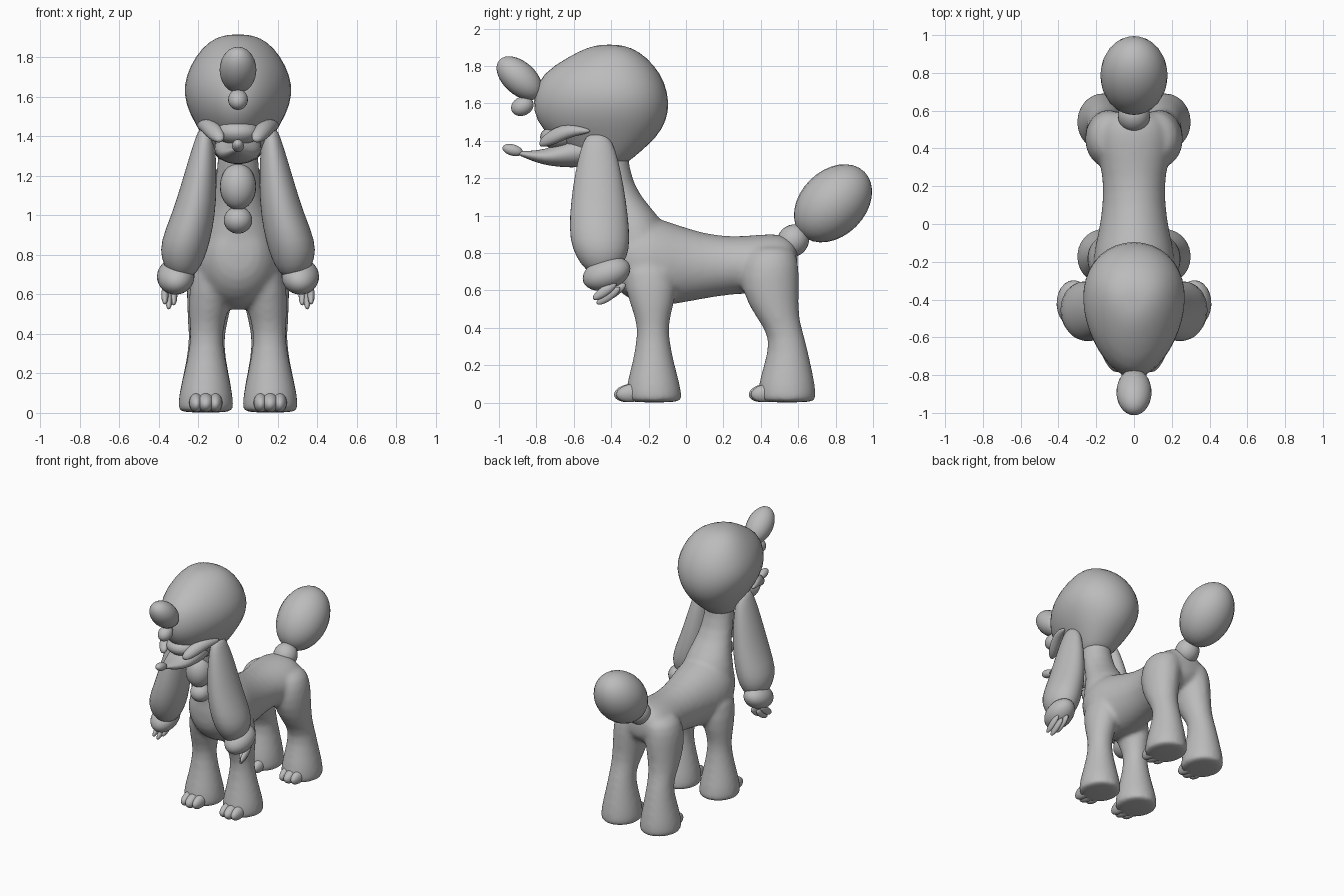
import bpy, bmesh, math
from mathutils import Matrix, Vector

grey = bpy.data.materials.new("grey_coat")
grey.diffuse_color = (0.5, 0.5, 0.5, 1)


def finish(name, bm, subsurf=0, mirror=False):
    bmesh.ops.recalc_face_normals(bm, faces=bm.faces)
    for f in bm.faces:
        f.smooth = True
    me = bpy.data.meshes.new(name)
    bm.to_mesh(me)
    bm.free()
    me.materials.append(grey)
    ob = bpy.data.objects.new(name, me)
    bpy.context.collection.objects.link(ob)
    if mirror:
        ob.modifiers.new("mirror", 'MIRROR').use_mirror_merge = False
    if subsurf:
        m = ob.modifiers.new("round", 'SUBSURF')
        m.levels = m.render_levels = subsurf
    return ob


def loft(bm, axis, rings, taper=0.0, side=1, n=20):
    """Rings are (position on axis, low, high, x radius, x centre)."""
    loops = []
    for r in rings:
        p, lo, hi, rx = r[:4]
        xc = r[4] if len(r) > 4 else 0
        loop = []
        for i in range(n):
            a = 2 * math.pi * i / n
            s = math.sin(a)
            x = side * (xc + rx * math.cos(a) * (1 + taper * s))
            q = (lo + hi) / 2 + (hi - lo) / 2 * s
            loop.append(bm.verts.new((x, q, p) if axis == 'Z' else (x, p, q)))
        loops.append(loop)
    for a, b in zip(loops, loops[1:]):
        for i in range(n):
            bm.faces.new((a[i], a[(i + 1) % n], b[(i + 1) % n], b[i]))
    bm.faces.new(loops[0])
    bm.faces.new(loops[-1])


def ball(bm, centre, radii, tilt=0, turn=0):
    """Ellipsoid; tilt turns it about x, turn about y (degrees)."""
    mat = (Matrix.Translation(centre) @ Matrix.Rotation(math.radians(turn), 4, 'Y')
           @ Matrix.Rotation(math.radians(tilt), 4, 'X') @ Matrix.Diagonal((*radii, 1)))
    bmesh.ops.create_uvsphere(bm, u_segments=24, v_segments=16, radius=1, matrix=mat)


def ball_part(name, *args, mirror=False):
    bm = bmesh.new()
    ball(bm, *args)
    return finish(name, bm, mirror=mirror)


def loft_part(name, axis, rings, taper=0.0, mirror=False):
    bm = bmesh.new()
    loft(bm, axis, rings, taper)
    return finish(name, bm, 1, mirror)


# torso, neck and four legs, blended into one skin
bm = bmesh.new()
loft(bm, 'Y', [(-.43, .72, .9, .08), (-.39, .62, .98, .15), (-.3, .54, 1.0, .21),
               (-.18, .51, 1.0, .225), (-.05, .525, .955, .19), (.1, .555, .905, .167),
               (.25, .58, .888, .165), (.38, .58, .9, .2), (.5, .6, .907, .2),
               (.57, .65, .88, .15), (.6, .7, .82, .08)])
loft(bm, 'Z', [(.75, -.42, -.1, .2), (.9, -.43, -.1, .19), (1.0, -.43, -.14, .155),
               (1.1, -.45, -.245, .125), (1.25, -.5, -.31, .105), (1.42, -.55, -.3, .1)])
for s in (1, -1):
    loft(bm, 'Z', [(0, -.315, -.025, .135, .163), (.02, -.325, -.018, .144, .163),
                   (.1, -.32, -.03, .137, .163), (.2, -.29, -.06, .113, .161),
                   (.36, -.26, -.093, .08, .16), (.45, -.268, -.088, .088, .158),
                   (.6, -.33, -.04, .115, .14), (.8, -.36, -.06, .12, .1)], side=s)
    loft(bm, 'Z', [(0, .39, .69, .135, .163), (.02, .382, .698, .144, .163),
                   (.1, .385, .692, .137, .163), (.2, .415, .67, .115, .161),
                   (.35, .455, .637, .087, .16), (.45, .375, .602, .1, .155),
                   (.6, .29, .605, .122, .14), (.74, .29, .608, .135, .125),
                   (.85, .34, .58, .11, .1)], side=s)
body = finish("body_and_legs", bm, 1)
remesh = body.modifiers.new("blend", 'REMESH')
remesh.mode = 'VOXEL'
remesh.voxel_size = 0.014
remesh.use_smooth_shade = True
smooth = body.modifiers.new("soften", 'SMOOTH')
smooth.iterations = 12

# toes
bm = bmesh.new()
for y in (-.3, .42):
    for dx, dy, r in ((-.048, .012, .036), (0, 0, .042), (.048, .012, .036)):
        ball(bm, (.163 + dx, y + dy, .052), (r, .085, .048), 8)
finish("toes", bm, mirror=True)

# head puff, egg shaped and narrower towards the front
loft_part("head", 'Z', [(1.915, -.45, -.37, .04), (1.9, -.53, -.29, .11),
          (1.85, -.63, -.21, .18), (1.76, -.775, -.13, .24), (1.66, -.815, -.092, .275),
          (1.56, -.825, -.085, .265), (1.46, -.775, -.12, .215), (1.38, -.67, -.195, .165),
          (1.31, -.6, -.28, .12), (1.26, -.55, -.34, .08)], 0.2)

# muzzle, bridge and nose
loft_part("muzzle", 'Y', [(-.9, 1.325, 1.345, .015), (-.86, 1.308, 1.345, .035),
          (-.79, 1.28, 1.35, .075), (-.72, 1.264, 1.365, .1), (-.62, 1.255, 1.42, .125),
          (-.5, 1.26, 1.43, .12), (-.42, 1.3, 1.4, .07)])
ball_part("muzzle_bridge", (0, -.68, 1.42), (.11, .1, .065))
ball_part("nose", (0, -.927, 1.351), (.03, .056, .03), -15)

# brows sweeping back to a point
loft_part("brow", 'Y', [(-.785, 1.37, 1.4, .015, .09), (-.76, 1.365, 1.43, .035, .1),
          (-.7, 1.38, 1.475, .045, .125), (-.63, 1.415, 1.49, .04, .155),
          (-.57, 1.43, 1.48, .03, .18), (-.51, 1.445, 1.46, .008, .2)], mirror=True)

# forelock tied with a small puff
ball_part("forelock", (0, -.89, 1.735), (.093, .088, .145), 48)
ball_part("forelock_tie", (0, -.875, 1.585), (.05, .062, .05), 25)

# long ears with tied ends
loft_part("ear", 'Z', [(1.44, -.52, -.43, .03, .165), (1.4, -.55, -.395, .045, .168),
          (1.3, -.58, -.36, .068, .178), (1.15, -.608, -.33, .092, .198),
          (1.0, -.624, -.308, .112, .226), (.87, -.624, -.298, .127, .266),
          (.78, -.59, -.31, .112, .28), (.71, -.54, -.36, .075, .28),
          (.68, -.48, -.41, .03, .28)], mirror=True)
ball_part("ear_tie", (.315, -.425, .69), (.095, .132, .085), 20, 10, mirror=True)

# curled tips of the ears
bm = bmesh.new()
for dx, dy, dz in ((-.02, .03, .02), (.005, 0, 0), (.025, -.02, .025)):
    ball(bm, (.345 + dx, -.415 + dy, .572 + dz), (.018, .075, .026), 35)
finish("ear_tip", bm, mirror=True)

# chest puffs
ball_part("chest_puff_upper", (0, -.47, 1.145), (.092, .095, .118))
ball_part("chest_puff_lower", (0, -.45, .975), (.072, .075, .068))

# tail
ball_part("tail_tie", (0, .572, .866), (.085, .083, .09), -40)
ball_part("tail_puff", (0, .786, 1.066), (.178, .175, .238), -45)
